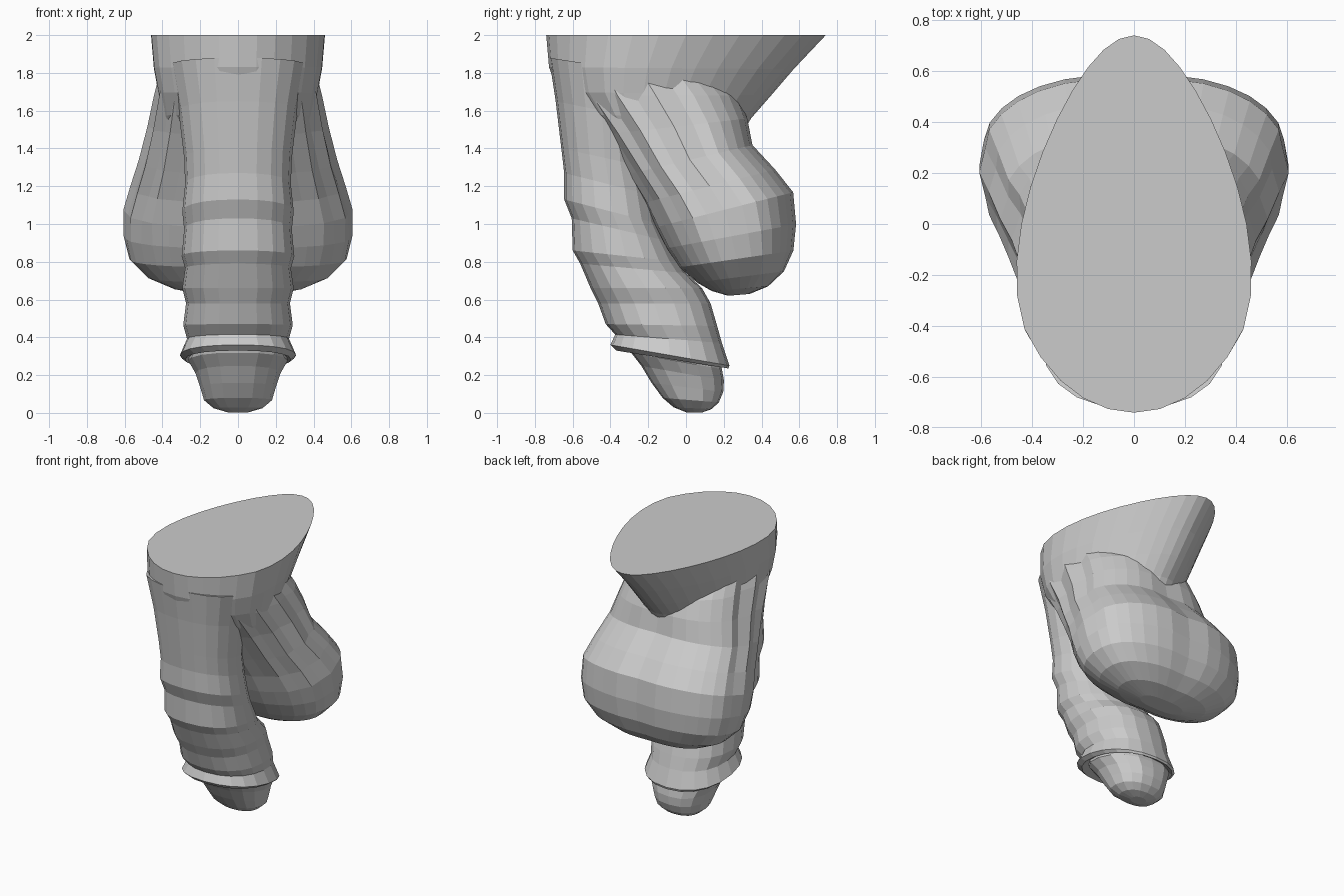
import bpy, bmesh
from math import sin, cos, pi, exp


def power(v, p):
    return (1 if v >= 0 else -1) * abs(v) ** p


def loft(name, stations, sides=20, egg=0.0, square=2.0, cleft=0.0, ripple=0.0):
    """Skin tilted rings, each given as front (y, z), back (y, z), half width.
    Ripple pleats the front half and fades out down the length."""
    bm = bmesh.new()
    rings = []
    for n, (yf, zf, yb, zb, w) in enumerate(stations):
        fade = ripple * max(0, 1 - n / 7)
        ring = []
        for i in range(sides):
            t = 2 * pi * i / sides
            c, s = power(cos(t), 2 / square), power(sin(t), 2 / square)
            x = w * s * min(1.1, 1 - egg * 0.2 + egg * cos(t))
            c *= 1 - cleft * exp(-(x / 0.1) ** 2)
            if i % 2 and cos(t) > -0.3:
                x *= 1 - fade
                c -= fade * 0.6 * max(c, 0)
            ring.append(bm.verts.new((x, (yf + yb) / 2 + c * (yf - yb) / 2,
                                      (zf + zb) / 2 + c * (zf - zb) / 2)))
        rings.append(ring)
    for a, b in zip(rings, rings[1:]):
        for i in range(sides):
            j = (i + 1) % sides
            bm.faces.new((a[i], a[j], b[j], b[i]))
    bm.faces.new(rings[0])
    bm.faces.new(rings[-1])
    bmesh.ops.recalc_face_normals(bm, faces=bm.faces)
    mesh = bpy.data.meshes.new(name)
    bm.to_mesh(mesh)
    bm.free()
    ob = bpy.data.objects.new(name, mesh)
    bpy.context.collection.objects.link(ob)
    return ob


# Upper mound with the flat cut at the top
body = loft("body", [
    (-.74, 2.0, .74, 2.0, .47),
    (-.725, 1.83, .57, 1.82, .455),
    (-.68, 1.70, .45, 1.68, .43),
    (-.58, 1.58, .345, 1.56, .41),
    (-.40, 1.42, .28, 1.45, .38)], sides=32, egg=0.3)

# Shaft with shallow rings and the flared skin rim
shaft = loft("shaft", [
    (-.725, 1.88, -.20, 1.80, .36),
    (-.69, 1.65, -.20, 1.55, .315),
    (-.66, 1.40, -.20, 1.30, .285),
    (-.645, 1.27, -.17, 1.15, .28),
    (-.645, 1.13, -.14, 1.0, .295),
    (-.605, 1.03, -.10, .91, .285),
    (-.60, .86, -.04, .80, .298),
    (-.56, .79, .0, .74, .28),
    (-.505, .66, .085, .66, .295),
    (-.465, .58, .13, .58, .275),
    (-.425, .47, .165, .46, .29),
    (-.375, .415, .19, .37, .27),
    (-.40, .36, .23, .25, .308),
    (-.37, .33, .225, .235, .28),
    (-.29, .345, .17, .27, .24)], sides=20, square=2.25)

# Rounded tip
tip = loft("tip", [
    (-.32, .40, .16, .34, .25),
    (-.30, .32, .20, .23, .262),
    (-.245, .25, .21, .17, .225),
    (-.19, .16, .205, .11, .20),
    (-.13, .08, .18, .055, .18),
    (-.07, .03, .14, .02, .13),
    (.0, .003, .09, .003, .055)], sides=16, square=2.2, cleft=0.04)

# Hanging sac, pleated where it stretches down from the mound
sac = loft("sac", [
    (-.69, 1.86, .20, 1.78, .41),
    (-.61, 1.68, .29, 1.68, .445),
    (-.46, 1.47, .335, 1.56, .48),
    (-.32, 1.26, .36, 1.42, .525),
    (-.23, 1.11, .48, 1.29, .57),
    (-.17, .98, .575, 1.17, .607),
    (-.11, .87, .59, 1.0, .605),
    (-.04, .77, .575, .86, .575),
    (.05, .69, .525, .75, .48),
    (.13, .645, .44, .67, .34),
    (.22, .62, .34, .63, .17)],
    sides=32, square=2.4, cleft=0.05, ripple=0.08)

# Fuse everything into one continuous surface
for part in (shaft, tip, sac):
    mod = body.modifiers.new("join_" + part.name, 'BOOLEAN')
    mod.operation = 'UNION'
    mod.solver = 'EXACT'
    mod.object = part
bpy.context.view_layer.objects.active = body
for mod in list(body.modifiers):
    bpy.ops.object.modifier_apply(modifier=mod.name)
for part in (shaft, tip, sac):
    bpy.data.objects.remove(part)
